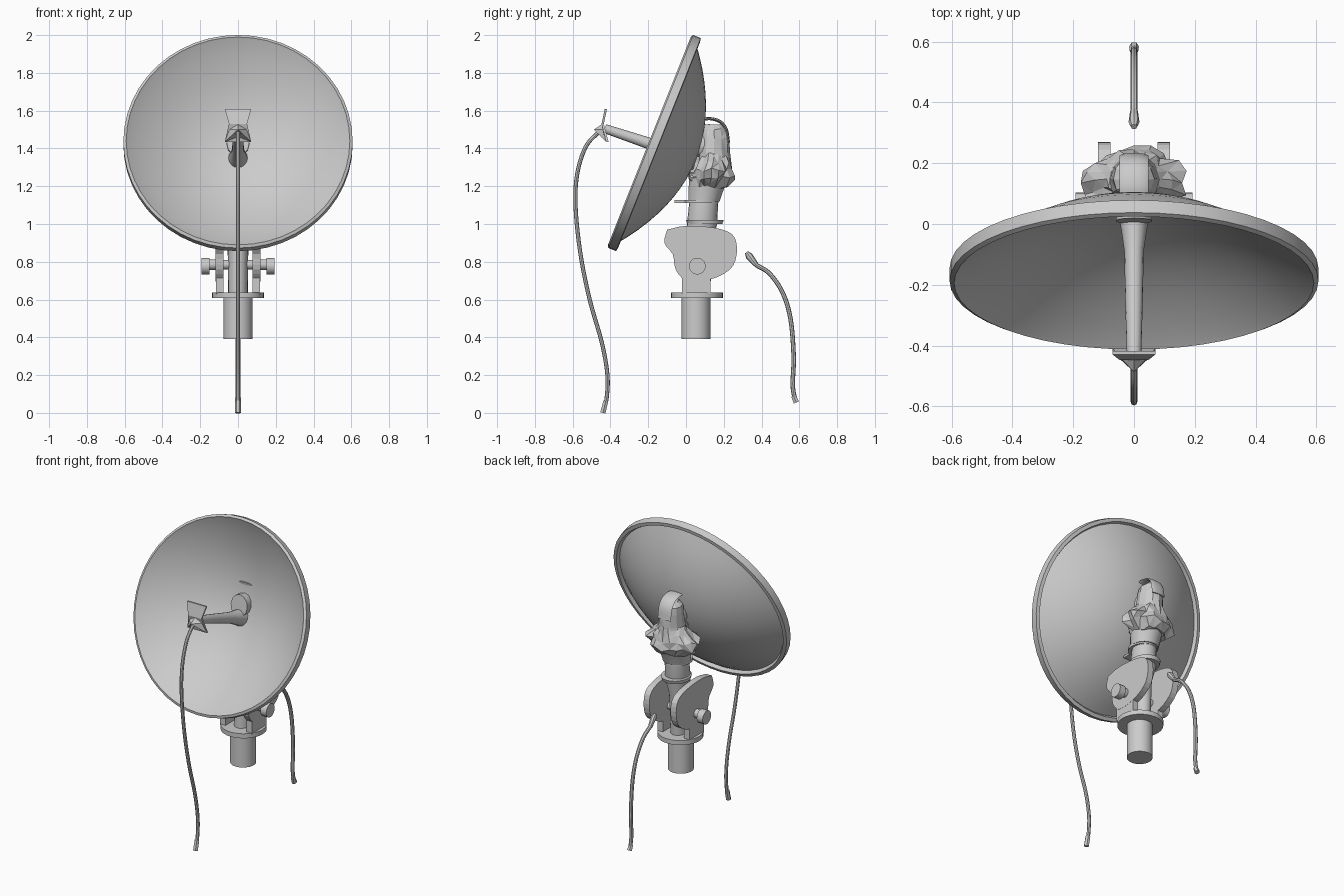
import bpy, bmesh, math, random
from mathutils import Vector

random.seed(4)
old = bpy.data.objects.get("Cube")
if old:
    bpy.data.objects.remove(old, do_unlink=True)

# One painted metal colour for everything
metal = bpy.data.materials.new("pale_grey_metal")
metal.use_nodes = True
metal.diffuse_color = (0.6, 0.6, 0.6, 1)
metal.node_tree.nodes["Principled BSDF"].inputs["Base Color"].default_value = (0.6, 0.6, 0.6, 1)


def finish(name, bm, smooth=None):
    """Turn a bmesh into a named object with the metal material."""
    bmesh.ops.remove_doubles(bm, verts=bm.verts, dist=1e-5)
    bmesh.ops.recalc_face_normals(bm, faces=bm.faces)
    mesh = bpy.data.meshes.new(name)
    bm.to_mesh(mesh)
    bm.free()
    mesh.materials.append(metal)
    obj = bpy.data.objects.new(name, mesh)
    bpy.context.collection.objects.link(obj)
    if smooth:
        bpy.ops.object.select_all(action="DESELECT")
        obj.select_set(True)
        bpy.context.view_layer.objects.active = obj
        bpy.ops.object.shade_smooth_by_angle(angle=math.radians(smooth))
    return obj


def loft(name, stations, sides=16, axis=None, jitter=0, smooth=35):
    """Skin elliptical rings (y, z, radius_x, radius_n) along the x = 0 plane."""
    bm = bmesh.new()
    rings = []
    for i, (y, z, rx, rn) in enumerate(stations):
        if axis:
            t = Vector(axis).normalized()
        else:
            a, b = stations[max(i - 1, 0)], stations[min(i + 1, len(stations) - 1)]
            t = Vector((0, b[0] - a[0], b[1] - a[1])).normalized()
        n = t.cross(Vector((1, 0, 0)))
        ring = []
        for k in range(sides):
            ang = math.tau * k / sides
            f = 1 + random.uniform(-jitter, jitter)
            lift = t * random.uniform(-jitter, jitter) * 0.1
            ring.append(bm.verts.new(Vector((rx * f * math.cos(ang), y, z)) + n * rn * f * math.sin(ang) + lift))
        rings.append(ring)
    for a, b in zip(rings, rings[1:]):
        for k in range(sides):
            j = (k + 1) % sides
            bm.faces.new((a[k], a[j], b[j], b[k]))
    for ring, st in ((rings[0], stations[0]), (rings[-1], stations[-1])):
        if st[2] > 0:
            bm.faces.new(ring)
    if jitter:
        bmesh.ops.triangulate(bm, faces=bm.faces)
    return finish(name, bm, smooth)


def column(name, stations, **kw):
    return loft(name, stations, axis=(0, 0, 1), **kw)


def curved(points, steps=5):
    """Catmull-Rom resampling of a path."""
    p = [Vector(q) for q in points]
    p = [2 * p[0] - p[1]] + p + [2 * p[-1] - p[-2]]
    out = []
    for a, b, c, d in zip(p, p[1:], p[2:], p[3:]):
        for s in range(steps):
            t = s / steps
            out.append(0.5 * (2 * b + (c - a) * t + (2 * a - 5 * b + 4 * c - d) * t ** 2
                              + (3 * b - a - 3 * c + d) * t ** 3))
    return out + [p[-2]]


def cable(name, points, radius):
    return loft(name, [(q.x, q.y, radius, radius) for q in curved(points)], sides=8)


def box(name, lo, hi):
    bm = bmesh.new()
    bmesh.ops.create_cube(bm, size=1)
    for v in bm.verts:
        v.co = [(a + b) / 2 + c * (b - a) for a, b, c in zip(lo, hi, v.co)]
    return finish(name, bm)


def x_prism(name, outline, x0, x1, smooth=None):
    """Extrude a (y, z) outline between two x positions."""
    bm = bmesh.new()
    a, b = [[bm.verts.new((x, y, z)) for y, z in outline] for x in (x0, x1)]
    bm.faces.new(a)
    bm.faces.new(b)
    for k in range(len(a)):
        j = (k + 1) % len(a)
        bm.faces.new((a[k], a[j], b[j], b[k]))
    return finish(name, bm, smooth)


def circle(y, z, r, n=18):
    return [(y + r * math.cos(math.tau * k / n), z + r * math.sin(math.tau * k / n)) for k in range(n)]


# Parabolic dish with a thick rolled rim, tilted upwards
tilt = math.radians(68.3)
forward = (0, -math.sin(tilt), math.cos(tilt))
inner = [(r, -0.215 + 0.23 * (r / 0.58) ** 2) for r in [0.58 * k / 10 for k in range(11)]]
rim = [(0.592, 0.026), (0.607, 0.018), (0.607, -0.026), (0.585, -0.03)]
outer = [(r * 0.99, h - 0.025) for r, h in reversed(inner)]
loft("dish", [(-0.17 + h * forward[1], 1.43 + h * forward[2], r, r) for r, h in inner + rim + outer],
     sides=48, axis=forward, smooth=30)

# Feed arm, with a flared foot in the middle of the dish
loft("feed_arm", [(0.055, 1.34, 0.055, 0.06), (0.025, 1.35, 0.05, 0.055), (-0.02, 1.365, 0.042, 0.045),
                  (-0.09, 1.39, 0.032, 0.034), (-0.25, 1.445, 0.029, 0.029), (-0.43, 1.505, 0.024, 0.024)])

# Feed head: waisted plate with a pointed hood on its lower half
bm = bmesh.new()
back, front = [], []
for w, y, z in ((0.07, -0.43, 1.61), (0.048, -0.447, 1.53), (0.07, -0.422, 1.435)):
    for s in (-1, 1):
        front.append(bm.verts.new((s * w, y, z)))
        back.append(bm.verts.new((s * w, y + 0.012, z)))
for side in (front, back):
    bm.faces.new((side[0], side[1], side[3], side[2]))
    bm.faces.new((side[2], side[3], side[5], side[4]))
for i, j in ((0, 1), (1, 3), (3, 5), (5, 4), (4, 2), (2, 0)):
    bm.faces.new((front[i], front[j], back[j], back[i]))
finish("feed_plate", bm)
bm = bmesh.new()
tip = bm.verts.new((0, -0.487, 1.5))
base = [bm.verts.new(c) for c in ((-0.07, -0.423, 1.435), (-0.045, -0.44, 1.5), (0, -0.442, 1.53),
                                  (0.045, -0.44, 1.5), (0.07, -0.423, 1.435), (0, -0.43, 1.462))]
bm.faces.new(base)
for k in range(6):
    bm.faces.new((tip, base[k], base[(k + 1) % 6]))
finish("feed_hood", bm)

# Hanging cables with end plugs
cable("front_cable", [(-0.46, 1.49), (-0.53, 1.41), (-0.575, 1.27), (-0.585, 1.1), (-0.56, 0.85),
                      (-0.51, 0.6), (-0.445, 0.37), (-0.416, 0.2), (-0.42, 0.08), (-0.436, 0.02)], 0.011)
loft("front_cable_plug", [(-0.425, 0.062, 0.016, 0.015), (-0.44, 0, 0.016, 0.016)], sides=6)
cable("rear_cable", [(0.335, 0.83), (0.37, 0.785), (0.44, 0.74), (0.51, 0.64), (0.553, 0.5),
                     (0.57, 0.3), (0.565, 0.15), (0.577, 0.07)], 0.012)
loft("rear_cable_end", [(0.32, 0.85, 0.01, 0.01), (0.335, 0.83, 0.018, 0.02), (0.37, 0.785, 0.013, 0.014)], sides=8)
loft("rear_cable_plug", [(0.569, 0.09, 0.014, 0.014), (0.584, 0.055, 0.016, 0.017)], sides=6)

# Pole and flange
column("pole", [(0.053, 0.39, 0.077, 0.077), (0.053, 0.62, 0.077, 0.077)], sides=32)
column("flange", [(0.058, 0.607, 0.137, 0.137), (0.058, 0.637, 0.137, 0.137)], sides=32)

# Elevation bracket: side plates, feet, axle and knobs
plate = curved([(-0.1, 0.97), (0, 0.99), (0.15, 0.98), (0.245, 0.945), (0.27, 0.87), (0.25, 0.78),
                (0.18, 0.725), (0.09, 0.7), (0, 0.7), (-0.055, 0.76), (-0.07, 0.84), (-0.115, 0.9),
                (-0.1, 0.97)], 3)[:-1]
for side, s in (("right", -1), ("left", 1)):
    x_prism(side + "_plate", [(q.x, q.y) for q in plate], s * 0.077, s * 0.118)
    box(side + "_foot", (s * 0.097 - 0.02, -0.02, 0.63), (s * 0.097 + 0.02, 0.13, 0.75))
    x_prism(side + "_knob_neck", circle(0.06, 0.785, 0.028), s * 0.11, s * 0.16, 40)
    x_prism(side + "_knob", circle(0.06, 0.777, 0.044), s * 0.15, s * 0.193, 40)
x_prism("axle", circle(0.06, 0.785, 0.025), -0.12, 0.12, 40)

# Central column with two collars
column("column", [(0.06, 0.63, 0.052, 0.068), (0.07, 0.9, 0.055, 0.07), (0.085, 1.0, 0.075, 0.08),
                  (0.095, 1.13, 0.07, 0.076)], sides=20)
column("lower_collar", [(0.1, 1.0, 0.085, 0.092), (0.1, 1.022, 0.088, 0.1)], sides=20)
column("upper_collar", [(0.08, 1.11, 0.085, 0.092), (0.08, 1.128, 0.085, 0.092)], sides=20)
box("collar_tab", (-0.03, -0.06, 1.112), (0.03, 0.02, 1.126))

# Flared cup, ragged skirt and the neck behind the dish
column("cup", [(0.095, 1.12, 0.085, 0.085), (0.11, 1.2, 0.095, 0.098), (0.13, 1.27, 0.11, 0.113)], sides=14)
column("ragged_skirt", [(0.125, 1.2, 0.1, 0.1), (0.135, 1.245, 0.16, 0.115), (0.135, 1.285, 0.165, 0.115),
                        (0.145, 1.33, 0.115, 0.09), (0.148, 1.37, 0.08, 0.08)],
       sides=20, jitter=0.14, smooth=None)
column("neck", [(0.148, 1.28, 0.09, 0.095), (0.148, 1.38, 0.08, 0.082), (0.15, 1.46, 0.072, 0.08),
                (0.148, 1.5, 0.066, 0.072), (0.145, 1.525, 0.04, 0.045)],
       sides=12, jitter=0.05, smooth=None)
loft("dish_stub", [(0.01, 1.43, 0.06, 0.07), (0.15, 1.41, 0.06, 0.07)], sides=12)

# Hooked strap arching from the neck to the dish
strap = curved([(0.075, 1.55), (0.125, 1.558), (0.18, 1.542), (0.213, 1.5), (0.225, 1.43)], 4)
loft("hook_strap", [(q.x, q.y, 0.048, 0.009) for q in strap], sides=10)
